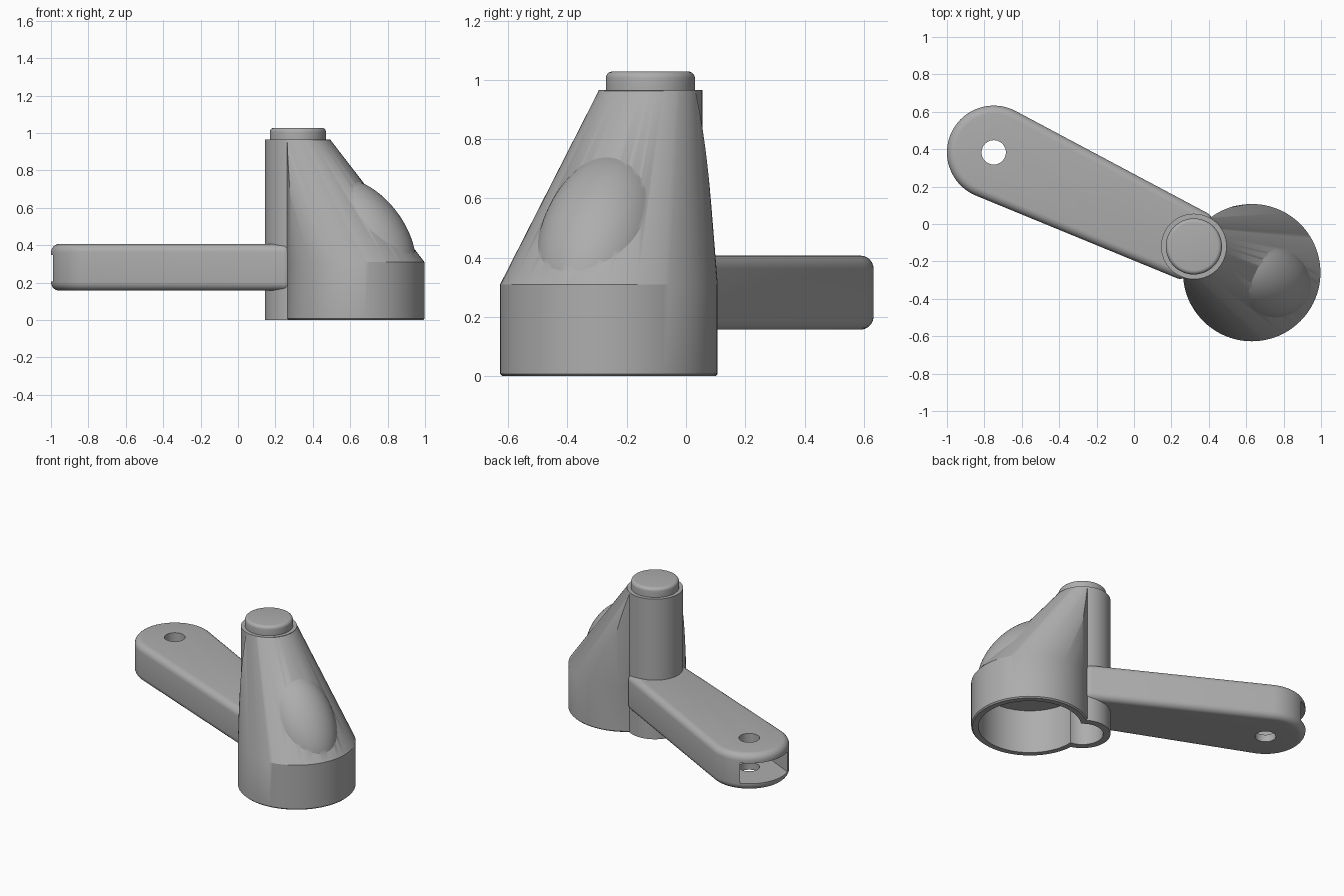
import bpy, bmesh, math
from mathutils import Vector, Matrix

if "Cube" in bpy.data.objects:
    bpy.data.objects.remove(bpy.data.objects["Cube"], do_unlink=True)

SEG = 96
BASE = Vector((0.63, -0.26, 0))
BOSS = Vector((0.32, -0.12, 0))
TIP = Vector((-0.75, 0.383, 0))
BASE_R, BOSS_R, TIP_R = 0.367, 0.175, 0.25
SHOULDER, TOP = 0.31, 0.965

grey = bpy.data.materials.new("plain_grey")
grey.use_nodes = True
grey.diffuse_color = (0.42, 0.42, 0.42, 1)
grey.node_tree.nodes["Principled BSDF"].inputs["Base Color"].default_value = (0.42, 0.42, 0.42, 1)


def finish(name, bm):
    bmesh.ops.recalc_face_normals(bm, faces=bm.faces[:])
    mesh = bpy.data.meshes.new(name)
    bm.to_mesh(mesh)
    bm.free()
    mesh.materials.append(grey)
    obj = bpy.data.objects.new(name, mesh)
    bpy.context.collection.objects.link(obj)
    return obj


def stack(name, rings):
    """Solid through outlines, each a list of points of equal count."""
    bm = bmesh.new()
    loops = [[bm.verts.new(p) for p in ring] for ring in rings]
    n = len(loops[0])
    for low, high in zip(loops, loops[1:]):
        for i in range(n):
            j = (i + 1) % n
            bm.faces.new((low[i], low[j], high[j], high[i]))
    bm.faces.new(loops[0][::-1])
    bm.faces.new(loops[-1])
    return finish(name, bm)


def circle(center, r, z):
    return [(center.x + r * math.cos(math.tau * i / SEG),
             center.y + r * math.sin(math.tau * i / SEG), z) for i in range(SEG)]


def cylinder(name, center, r, z0, z1):
    return stack(name, [circle(center, r, z0), circle(center, r, z1)])


def apply(obj, mod):
    bpy.ops.object.select_all(action="DESELECT")
    bpy.context.view_layer.objects.active = obj
    obj.select_set(True)
    bpy.ops.object.modifier_apply(modifier=mod.name)


def combine(obj, other, operation):
    mod = obj.modifiers.new("combine", "BOOLEAN")
    mod.operation = operation
    mod.solver = "EXACT"
    mod.object = other
    apply(obj, mod)
    bpy.data.objects.remove(other, do_unlink=True)


def round_edges(obj, width, segments):
    mod = obj.modifiers.new("round", "BEVEL")
    mod.width, mod.segments = width, segments
    mod.limit_method = "ANGLE"
    mod.angle_limit = math.radians(50)
    apply(obj, mod)


def smooth(obj):
    bpy.ops.object.select_all(action="DESELECT")
    bpy.context.view_layer.objects.active = obj
    obj.select_set(True)
    bpy.ops.object.shade_smooth_by_angle(angle=math.radians(30))


# Housing: round base lofting to the boss, kept inside the base outline
housing = stack("housing", [
    circle(BASE, BASE_R - 0.008, 0), circle(BASE, BASE_R, 0.008),
    circle(BASE, BASE_R, SHOULDER), circle(BOSS, BOSS_R - 0.001, TOP - 0.001)])
combine(housing, cylinder("outline", BASE, BASE_R + 0.001, -0.1, 1.2), "INTERSECT")
combine(housing, cylinder("boss", BOSS, BOSS_R, 0, TOP), "UNION")

# Bulge on the sloping side
out = (BASE - BOSS).normalized()
up = Vector((0, 0, 1))
outer = BASE + out * BASE_R + up * SHOULDER
slope = (BOSS + out * BOSS_R + up * TOP) - outer
along = slope.normalized()
side = up.cross(out)
normal = side.cross(along)
if normal.dot(out) < 0:
    normal.negate()
center = outer + slope * 0.36 - normal * 0.142
frame = Matrix((side * 0.21, along * 0.35, normal * 0.2)).transposed().to_4x4()
bm = bmesh.new()
bmesh.ops.create_uvsphere(bm, u_segments=64, v_segments=40, radius=1,
                          matrix=Matrix.Translation(center) @ frame)
combine(housing, finish("bulge", bm), "UNION")

# Open underside: two overlapping bores
BORES = ((BASE, 0.322), (BOSS, 0.13))
for c, r in BORES:
    combine(housing, cylinder("bore", c, r, -0.1, 0.3), "DIFFERENCE")

# Tapered arm with a rounded tip
axis = (TIP - BOSS).normalized()
across = Vector((-axis.y, axis.x, 0))
root = BOSS - axis * 0.035
lean = math.asin((TIP_R - 0.19) / (TIP - BOSS).length)
sweep = math.pi / 2 + lean
outline = [root - across * 0.19]
for i in range(49):
    a = -sweep + 2 * sweep * i / 48
    outline.append(TIP + TIP_R * (axis * math.cos(a) + across * math.sin(a)))
outline.append(root + across * 0.19)
arm = stack("arm", [[p + up * z for p in outline] for z in (0.157, 0.407)])
round_edges(arm, 0.045, 6)

# Fork slot and pin hole in the tip
slot = [TIP + axis * x + across * y
        for x, y in ((-0.25, -0.17), (0.4, -0.17), (0.4, 0.17), (-0.25, 0.17))]
combine(arm, stack("slot", [[p + up * z for p in slot] for z in (0.207, 0.347)]), "DIFFERENCE")
combine(arm, cylinder("pin_hole", TIP, 0.065, 0, 0.6), "DIFFERENCE")
for c, r in BORES:
    combine(arm, cylinder("clearance", c, r + 0.01, -0.1, 0.31), "DIFFERENCE")

# Rounded button on top of the boss
button = cylinder("top_button", BOSS, 0.15, TOP - 0.05, 1.028)
round_edges(button, 0.022, 5)

for part in (housing, arm, button):
    smooth(part)
